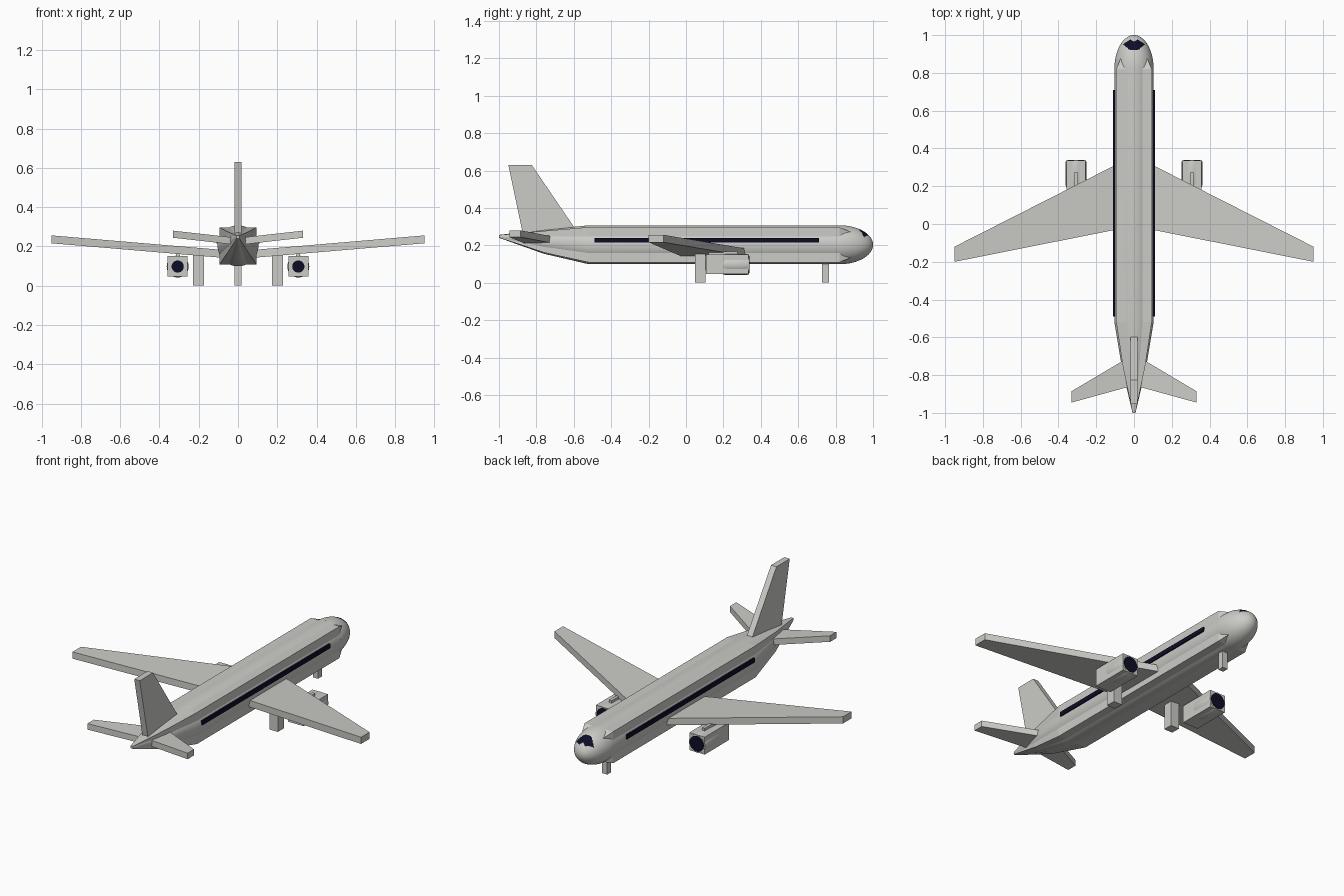
import bpy, bmesh
from math import sin, cos, pi, sqrt

cube = bpy.data.objects.get("Cube")
if cube:
    bpy.data.objects.remove(cube, do_unlink=True)


def material(name, rgb):
    m = bpy.data.materials.new(name)
    m.use_nodes = True
    m.diffuse_color = (*rgb, 1)
    m.node_tree.nodes["Principled BSDF"].inputs["Base Color"].default_value = (*rgb, 1)
    return m


GREY = material("light_grey", (0.6, 0.6, 0.57))
NAVY = material("dark_navy", (0.004, 0.004, 0.02))


def finish(bm, name, mats, smooth=False):
    bmesh.ops.recalc_face_normals(bm, faces=bm.faces)
    mesh = bpy.data.meshes.new(name)
    bm.to_mesh(mesh)
    bm.free()
    for m in mats:
        mesh.materials.append(m)
    ob = bpy.data.objects.new(name, mesh)
    bpy.context.collection.objects.link(ob)
    if smooth:
        bpy.ops.object.select_all(action="DESELECT")
        ob.select_set(True)
        bpy.context.view_layer.objects.active = ob
        bpy.ops.object.shade_smooth_by_angle(angle=pi / 6)
    return ob


def skin(bm, rings):
    """Join equal-sized rings of points into a closed skin."""
    rows = [[bm.verts.new(p) for p in ring] for ring in rings]
    n = len(rows[0])
    for a, b in zip(rows, rows[1:]):
        for i in range(n):
            j = (i + 1) % n
            bm.faces.new((a[i], a[j], b[j], b[i]))
    bm.faces.new(rows[0])
    bm.faces.new(rows[-1])


def loft(name, stations, sides, x=0, mats=(GREY,), rule=None):
    """Loft along y through (y, radius, centre z); four sides give a square body."""
    bm = bmesh.new()
    k, turn = (sqrt(2), pi / 4) if sides == 4 else (1, 0)
    skin(bm, [[(x + k * r * cos(turn + 2 * pi * i / sides), y,
                zc + k * r * sin(turn + 2 * pi * i / sides)) for i in range(sides)]
              for y, r, zc in stations])
    if rule:
        for f in bm.faces:
            f.material_index = int(rule(f.calc_center_median()))
    return finish(bm, name, mats, smooth=sides > 4)


def box(name, xs, ys, zs, mat=GREY):
    bm = bmesh.new()
    skin(bm, [[(x, ys[0], zs[0]), (x, ys[1], zs[0]), (x, ys[1], zs[1]), (x, ys[0], zs[1])]
              for x in xs])
    return finish(bm, name, [mat])


def panel(name, side, sections):
    """Wing slab through (x, rear y, front y, bottom z, top z) sections."""
    bm = bmesh.new()
    skin(bm, [[(side * x, y0, z0), (side * x, y1, z0), (side * x, y1, z1), (side * x, y0, z1)]
              for x, y0, y1, z0, z1 in sections])
    return finish(bm, name, [GREY])


# Fuselage: round tube running through a slightly narrower square body
MID, R, HALF = 0.203, 0.104, 0.094
tail = [(-1, 0.008, 0.248), (-0.76, 0.064, 0.219)]
loft("fuselage_tube", tail + [(-0.52, R, MID), (0.82, R, MID)], 64)
loft("fuselage_body", [(-1, 0.007, 0.248), (-0.76, 0.058, 0.219), (-0.52, HALF, MID),
                       (0.82, HALF, MID), (0.95, 0.04, MID)], 4)


# Nose with the windscreen picked out on its upper faces
def windscreen(c):
    a = abs(c.x)
    lower = 0.92 + 0.8 * max(0, a - 0.02)
    upper = min(0.966 + 0.6 * a, 0.99 - 0.65 * a)
    return c.z > 0.23 and a < 0.06 and lower < c.y < upper


steps = 64
nose = [(0.82 + 0.18 * sin(t), max(R * cos(t), 0.0005), MID)
        for t in (pi / 2 * i / steps for i in range(steps + 1))]
loft("nose", nose, 128, mats=(GREY, NAVY), rule=windscreen)

# Tail fin
bm = bmesh.new()
fin = [(-0.87, 0.25), (-0.57, 0.25), (-0.6, 0.3), (-0.825, 0.63), (-0.95, 0.63)]
skin(bm, [[(x, y, z) for y, z in fin] for x in (-0.018, 0.018)])
finish(bm, "tail_fin", [GREY])

# Nose gear
box("nose_gear", (-0.017, 0.017), (0.728, 0.765), (0, 0.13))

# Paired parts
for s, tag in ((1, "left"), (-1, "right")):
    panel("wing_" + tag, s, [(0.03, -0.017, 0.347, 0.138, 0.178),
                             (0.95, -0.2, -0.12, 0.216, 0.256)])
    panel("tailplane_" + tag, s, [(0.01, -0.857, -0.695, 0.208, 0.244),
                                  (0.33, -0.945, -0.885, 0.244, 0.28)])
    box("window_strip_" + tag, (s * 0.101, s * 0.1105), (-0.49, 0.71), (0.214, 0.24), NAVY)
    box("main_gear_" + tag, (s * 0.173, s * 0.229), (0.048, 0.104), (0, 0.16))

    # Engine: square casing, round cowl, intake and exhaust discs, pylon
    ex, ez = s * 0.307, 0.0975
    box("engine_casing_" + tag, (ex - 0.051, ex + 0.051), (0.107, 0.335), (0.046, 0.15))
    loft("engine_cowl_" + tag, [(0.108, 0.032, ez), (0.19, 0.05, ez), (0.21, 0.056, ez),
                                (0.325, 0.056, ez), (0.336, 0.053, ez)], 32, ex)
    loft("intake_disc_" + tag, [(0.333, 0.046, ez), (0.339, 0.046, ez)], 32, ex, (NAVY,))
    loft("exhaust_disc_" + tag, [(0.104, 0.031, ez), (0.11, 0.031, ez)], 32, ex, (NAVY,))
    box("pylon_" + tag, (ex - 0.009, ex + 0.009), (0.12, 0.275), (0.14, 0.168))
